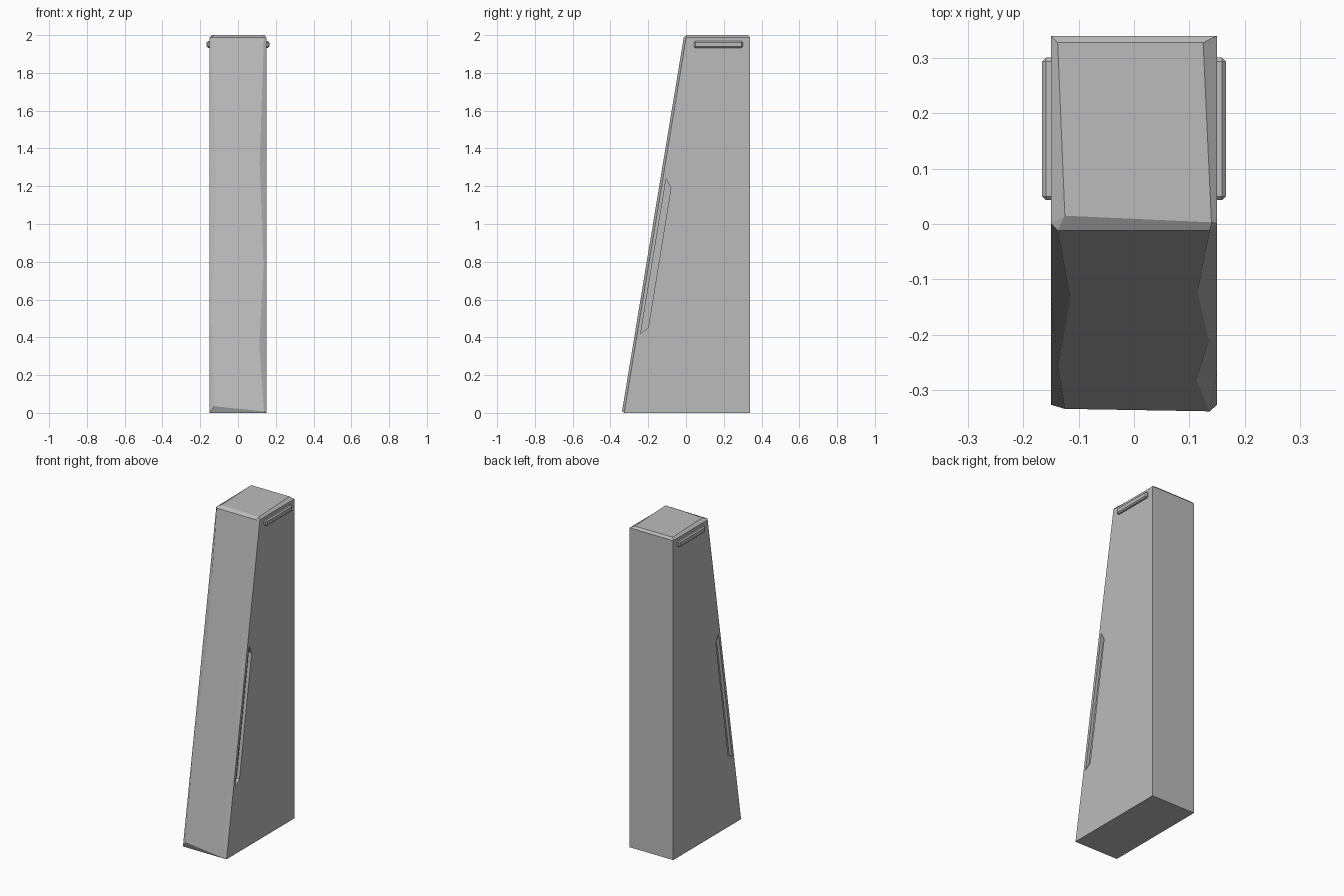
import bpy
import bmesh

cube = bpy.data.objects.get("Cube")
if cube:
    bpy.data.objects.remove(cube)

stone = bpy.data.materials.new("grey_stone")
stone.use_nodes = True
GREY = (0.5, 0.5, 0.5, 1)
stone.diffuse_color = GREY
stone.node_tree.nodes["Principled BSDF"].inputs["Base Color"].default_value = GREY

HALF, BACK, SHOULDER, CHIP = 0.15, 0.34, 1.987, 0.013


def finish(bm, name):
    bmesh.ops.recalc_face_normals(bm, faces=bm.faces[:])
    mesh = bpy.data.meshes.new(name)
    bm.to_mesh(mesh)
    bm.free()
    mesh.materials.append(stone)
    obj = bpy.data.objects.new(name, mesh)
    bpy.context.collection.objects.link(obj)
    return obj


def front_y(z):
    return -BACK + 0.328 * z / SHOULDER


# Tapered body with unevenly chipped front edges
bm = bmesh.new()
vert = lambda x, y, z: bm.verts.new((x, y, z))
chips = {-1: [(0.125, 0.035), (0.137, 0.48), (0.115, 1.24), (0.138, SHOULDER)],
         1: [(0.137, 0.008), (0.113, 0.36), (0.135, 0.78), (0.115, 1.32), (0.137, SHOULDER)]}
top_corners = {-1: [(0.125, 0.015), (0.138, 0.328)],
               1: [(0.14, 0.003), (0.125, 0.328)]}
front, side, top, back = {}, {}, {}, {}
for s in (-1, 1):
    front[s] = [vert(s * x, front_y(z), z) for x, z in chips[s]]
    heights = [0] + [z for _, z in chips[s][1:]]
    side[s] = [vert(s * HALF, front_y(z) + CHIP, z) for z in heights]
    back[s] = [vert(s * HALF, BACK, z) for z in (0, SHOULDER)]
    top[s] = [vert(s * x, y, 2) for x, y in top_corners[s]]
    bm.faces.new(side[s] + back[s][::-1])
    for i in range(len(heights) - 1):
        bm.faces.new((front[s][i], front[s][i + 1], side[s][i + 1], side[s][i]))
    bm.faces.new((side[s][-1], back[s][1], top[s][1], top[s][0]))
    bm.faces.new((front[s][-1], side[s][-1], top[s][0]))
bm.faces.new(front[-1] + front[1][::-1])
bm.faces.new((side[-1][0], front[-1][0], front[1][0], side[1][0]))
bm.faces.new((side[-1][0], side[1][0], back[1][0], back[-1][0]))
bm.faces.new((back[-1][0], back[1][0], back[1][1], back[-1][1]))
bm.faces.new((back[-1][1], back[1][1], top[1][1], top[-1][1]))
bm.faces.new((front[-1][-1], front[1][-1], top[1][0], top[-1][0]))
bm.faces.new(top[-1] + top[1][::-1])
body = finish(bm, "tapered_body")

# Long slanted grooves cut into both sides
SLOT = [(-0.24, 0.42), (-0.2, 0.45), (-0.08, 1.19), (-0.105, 1.24)]
for s, label in ((-1, "right"), (1, "left")):
    bm = bmesh.new()
    rings = [[bm.verts.new((s * x, y, z)) for y, z in SLOT] for x in (0.13, 0.2)]
    for ring in rings:
        bm.faces.new(ring)
    for i in range(4):
        j = (i + 1) % 4
        bm.faces.new((rings[0][i], rings[0][j], rings[1][j], rings[1][i]))
    cutter = finish(bm, label + "_groove_cutter")
    cutter.hide_render = True
    cutter.hide_set(True)
    cutter.display_type = 'WIRE'
    cut = body.modifiers.new(label + "_groove", 'BOOLEAN')
    cut.operation = 'DIFFERENCE'
    cut.solver = 'EXACT'
    cut.object = cutter

# Slim chamfered bars near the top of both sides
for s, label in ((-1, "right"), (1, "left")):
    bm = bmesh.new()
    bmesh.ops.create_cube(bm, size=1)
    bmesh.ops.scale(bm, vec=(0.036, 0.258, 0.036), verts=bm.verts)
    bmesh.ops.translate(bm, vec=(s * 0.148, 0.172, 1.95), verts=bm.verts)
    bar = finish(bm, label + "_side_bar")
    bevel = bar.modifiers.new("chamfer", 'BEVEL')
    bevel.width = 0.007
    bevel.segments = 1
